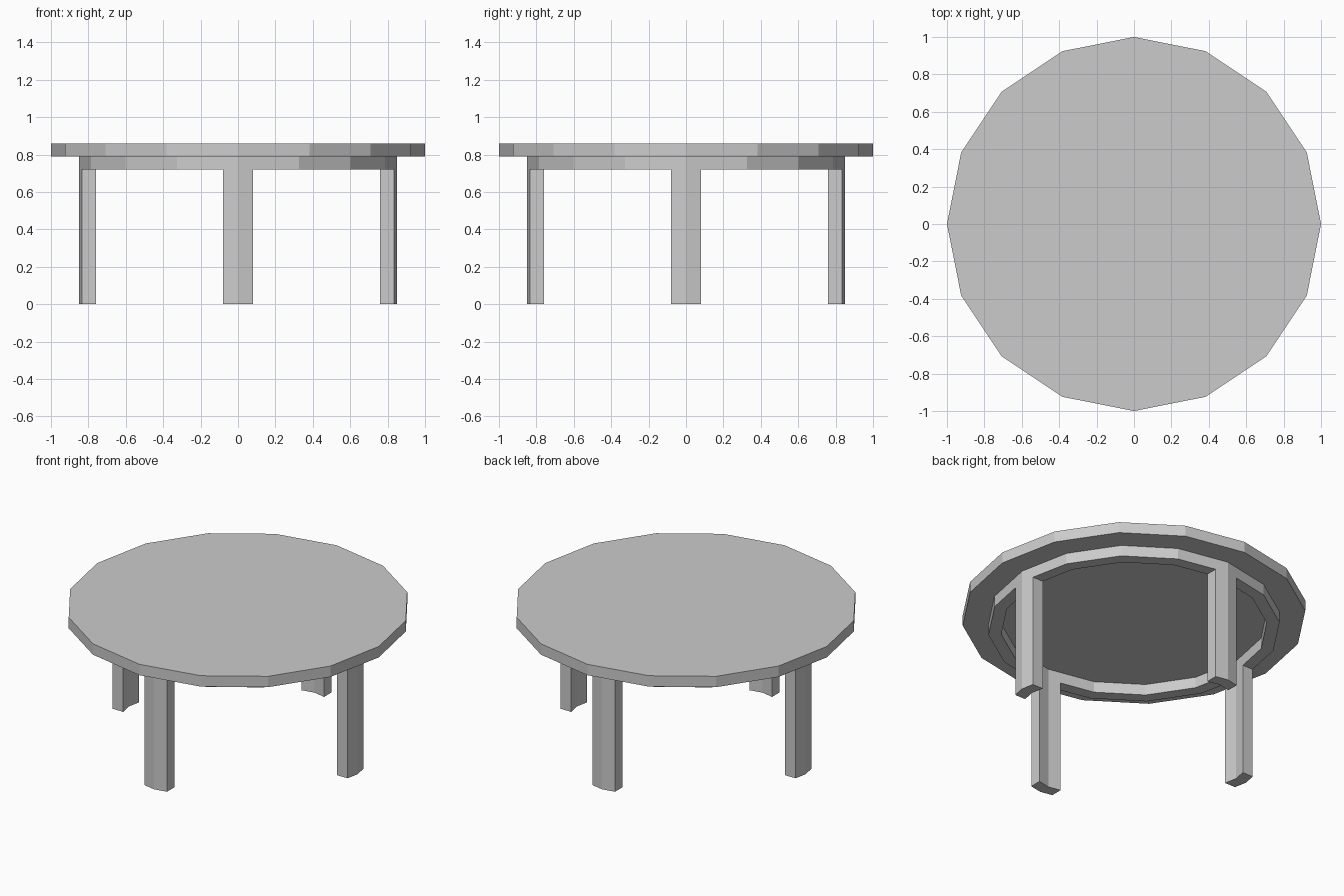
import bpy, bmesh, math
from mathutils import Vector, Matrix

if "Cube" in bpy.data.objects:
    bpy.data.objects.remove(bpy.data.objects["Cube"])

SIDES = 16
TOP_Z, UNDER_Z, APRON_Z = 0.86, 0.79, 0.72
R_OUT, R_IN = 0.85, 0.775
LEG_HALF = 0.08


def make_object(name, bm):
    mesh = bpy.data.meshes.new(name)
    bm.to_mesh(mesh)
    bm.free()
    obj = bpy.data.objects.new(name, mesh)
    bpy.context.collection.objects.link(obj)
    return obj


def ring_points(radius):
    """16-sided loop with extra points where the leg sides meet it."""
    x = radius - LEG_HALF * math.tan(math.pi / SIDES)
    quarter = [Vector((radius, 0, UNDER_Z)), Vector((x, LEG_HALF, UNDER_Z))]
    for k in (1, 2, 3):
        a = k * math.tau / SIDES
        quarter.append(Vector((radius * math.cos(a), radius * math.sin(a), UNDER_Z)))
    quarter.append(Vector((LEG_HALF, x, UNDER_Z)))
    return [Matrix.Rotation(q * math.pi / 2, 3, 'Z') @ p
            for q in range(4) for p in quarter]


def extrude_down(bm, faces, depth):
    geom = bmesh.ops.extrude_face_region(bm, geom=faces)["geom"]
    verts = [g for g in geom if isinstance(g, bmesh.types.BMVert)]
    bmesh.ops.translate(bm, verts=verts, vec=(0, 0, -depth))
    return [g for g in geom if isinstance(g, bmesh.types.BMFace)]


# Tabletop: faceted disc with a corner on each axis
bm = bmesh.new()
rim = [bm.verts.new((math.cos(k * math.tau / SIDES), math.sin(k * math.tau / SIDES), TOP_Z))
       for k in range(SIDES)]
extrude_down(bm, [bm.faces.new(rim)], TOP_Z - UNDER_Z)
bmesh.ops.recalc_face_normals(bm, faces=bm.faces)
make_object("tabletop", bm)

# Apron ring, with the four legs extruded from its underside
bm = bmesh.new()
outer = [bm.verts.new(p) for p in ring_points(R_OUT)]
inner = [bm.verts.new(p) for p in ring_points(R_IN)]
n = len(outer)
ring = [bm.faces.new((outer[i], outer[(i + 1) % n], inner[(i + 1) % n], inner[i]))
        for i in range(n)]
bottom = extrude_down(bm, ring, UNDER_Z - APRON_Z)


def under_leg(face):
    c = face.calc_center_median()
    return min(abs(c.x), abs(c.y)) < LEG_HALF


extrude_down(bm, [f for f in bottom if under_leg(f)], APRON_Z)
bmesh.ops.recalc_face_normals(bm, faces=bm.faces)
make_object("apron_and_legs", bm)
